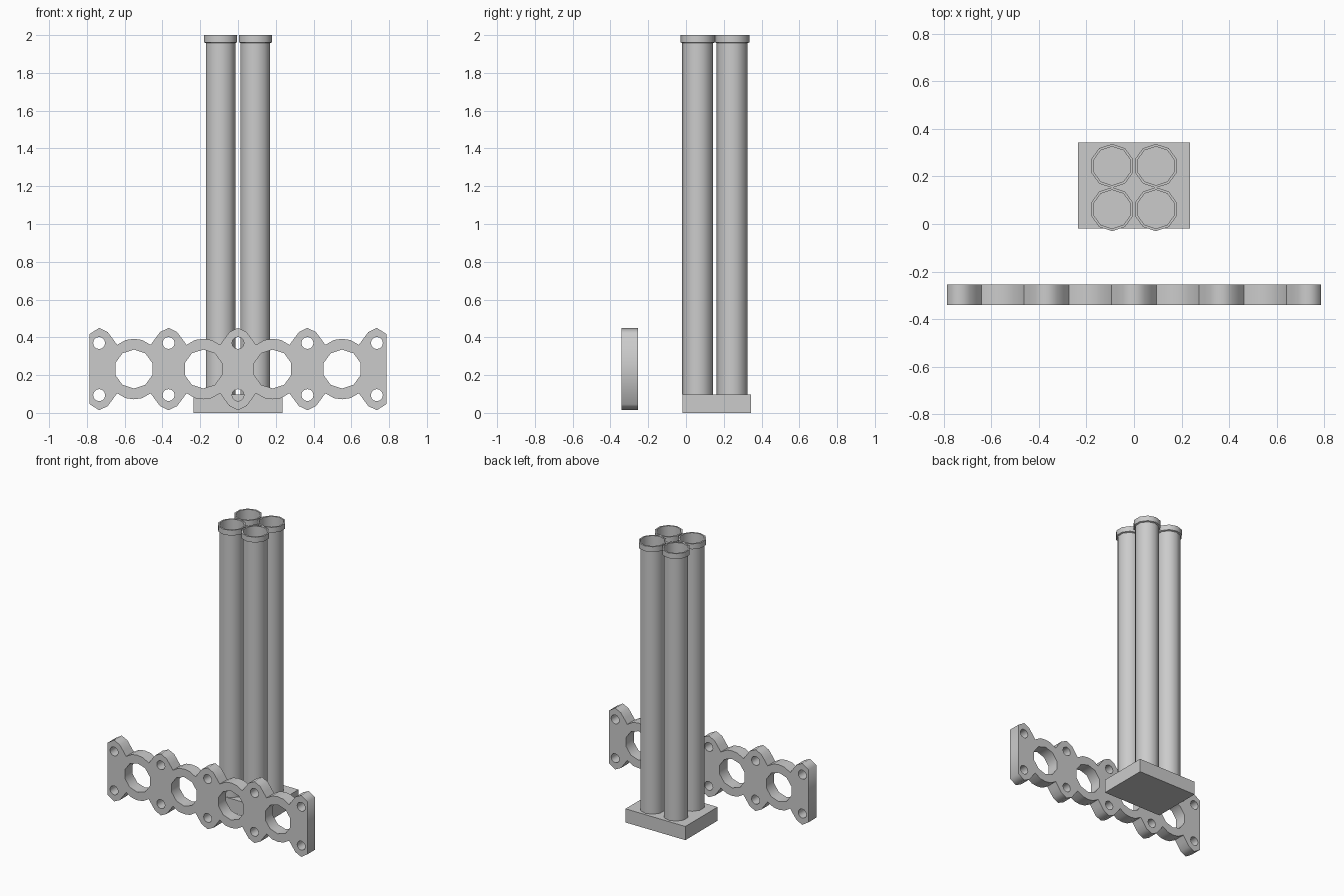
import bpy, bmesh, math

if "Cube" in bpy.data.objects:
    bpy.data.objects.remove(bpy.data.objects["Cube"])

metal = bpy.data.materials.new("light grey metal")
metal.diffuse_color = (0.6, 0.6, 0.6, 1)
metal.use_nodes = True
metal.node_tree.nodes["Principled BSDF"].inputs["Base Color"].default_value = metal.diffuse_color


def finish(obj, angle):
    obj.data.materials.clear()
    obj.data.materials.append(metal)
    bpy.ops.object.select_all(action='DESELECT')
    obj.select_set(True)
    bpy.context.view_layer.objects.active = obj
    bpy.ops.object.shade_smooth_by_angle(angle=math.radians(angle))


def mesh_object(name, bm):
    bmesh.ops.recalc_face_normals(bm, faces=bm.faces)
    me = bpy.data.meshes.new(name)
    bm.to_mesh(me)
    bm.free()
    obj = bpy.data.objects.new(name, me)
    bpy.context.collection.objects.link(obj)
    return obj


# Base block under the tubes
bm = bmesh.new()
bmesh.ops.create_cube(bm, size=1)
for v in bm.verts:
    v.co.x *= 0.47
    v.co.y = v.co.y * 0.362 + 0.162
    v.co.z = (v.co.z + 0.5) * 0.097
finish(mesh_object("base_block", bm), 30)

# Four hollow ten-sided tubes with a raised collar at the open top
SIDES = 10
PROFILE = [(0.082, 0.097), (0.082, 1.92), (0.082, 1.958), (0.092, 1.962),
           (0.092, 2.0), (0.081, 2.0), (0.081, 1.95), (0.081, 0.097)]


def tube(name, cx, cy):
    bm = bmesh.new()
    rings = []
    for r, z in PROFILE:
        ring = []
        for i in range(SIDES):
            a = math.pi / 2 + 2 * math.pi * i / SIDES
            ring.append(bm.verts.new((cx + r * math.cos(a), cy + r * math.sin(a), z)))
        rings.append(ring)
    for k in range(len(rings)):
        a, b = rings[k], rings[(k + 1) % len(rings)]
        for i in range(SIDES):
            j = (i + 1) % SIDES
            bm.faces.new((a[i], a[j], b[j], b[i]))
    finish(mesh_object(name, bm), 60)


for row, cy in (("front", 0.062), ("back", 0.244)):
    for side, cx in (("left", -0.092), ("right", 0.092)):
        tube(f"tube_{row}_{side}", cx, cy)

# Flange plate: scalloped outline with four ports and ten bolt holes
STEP, MID, END = 0.3675, 0.232, 0.785
LOBE = [(0, 0.218), (0.045, 0.196), (0.072, 0.16), (0.095, 0.128),
        (0.14, 0.154), (0.18375, 0.16)]
half_bay = LOBE + [(STEP - x, z) for x, z in reversed(LOBE[1:-1])]
top = [(-END, 0.186)]
for n in range(-2, 2):
    top += [(n * STEP + x, z) for x, z in half_bay]
top += [(2 * STEP, 0.218), (END, 0.186)]
outline = top + [(x, -z) for x, z in reversed(top)]


def circle(cx, cz, r, n):
    return [(cx + r * math.cos(math.pi / 2 + 2 * math.pi * i / n),
             cz + r * math.sin(math.pi / 2 + 2 * math.pi * i / n)) for i in range(n)]


loops = [outline]
loops += [circle((n + 0.5) * STEP, 0, 0.103, 10) for n in range(-2, 2)]
loops += [circle(n * STEP, s * 0.138, 0.032, 12) for n in range(-2, 3) for s in (-1, 1)]

curve = bpy.data.curves.new("flange_plate", 'CURVE')
curve.dimensions = '2D'
curve.fill_mode = 'BOTH'
curve.extrude = 0.043
for pts in loops:
    sp = curve.splines.new('POLY')
    sp.points.add(len(pts) - 1)
    for p, (x, z) in zip(sp.points, pts):
        p.co = (x, z, 0, 1)
    sp.use_cyclic_u = True
plate = bpy.data.objects.new("flange_plate", curve)
bpy.context.collection.objects.link(plate)
plate.location = (0, -0.298, MID)
plate.rotation_euler = (math.pi / 2, 0, 0)
bpy.ops.object.select_all(action='DESELECT')
plate.select_set(True)
bpy.context.view_layer.objects.active = plate
bpy.ops.object.convert(target='MESH')
plate = bpy.context.view_layer.objects.active
bm = bmesh.new()
bm.from_mesh(plate.data)
bmesh.ops.remove_doubles(bm, verts=bm.verts, dist=0.0005)
bmesh.ops.recalc_face_normals(bm, faces=bm.faces)
bm.to_mesh(plate.data)
bm.free()
finish(plate, 65)
